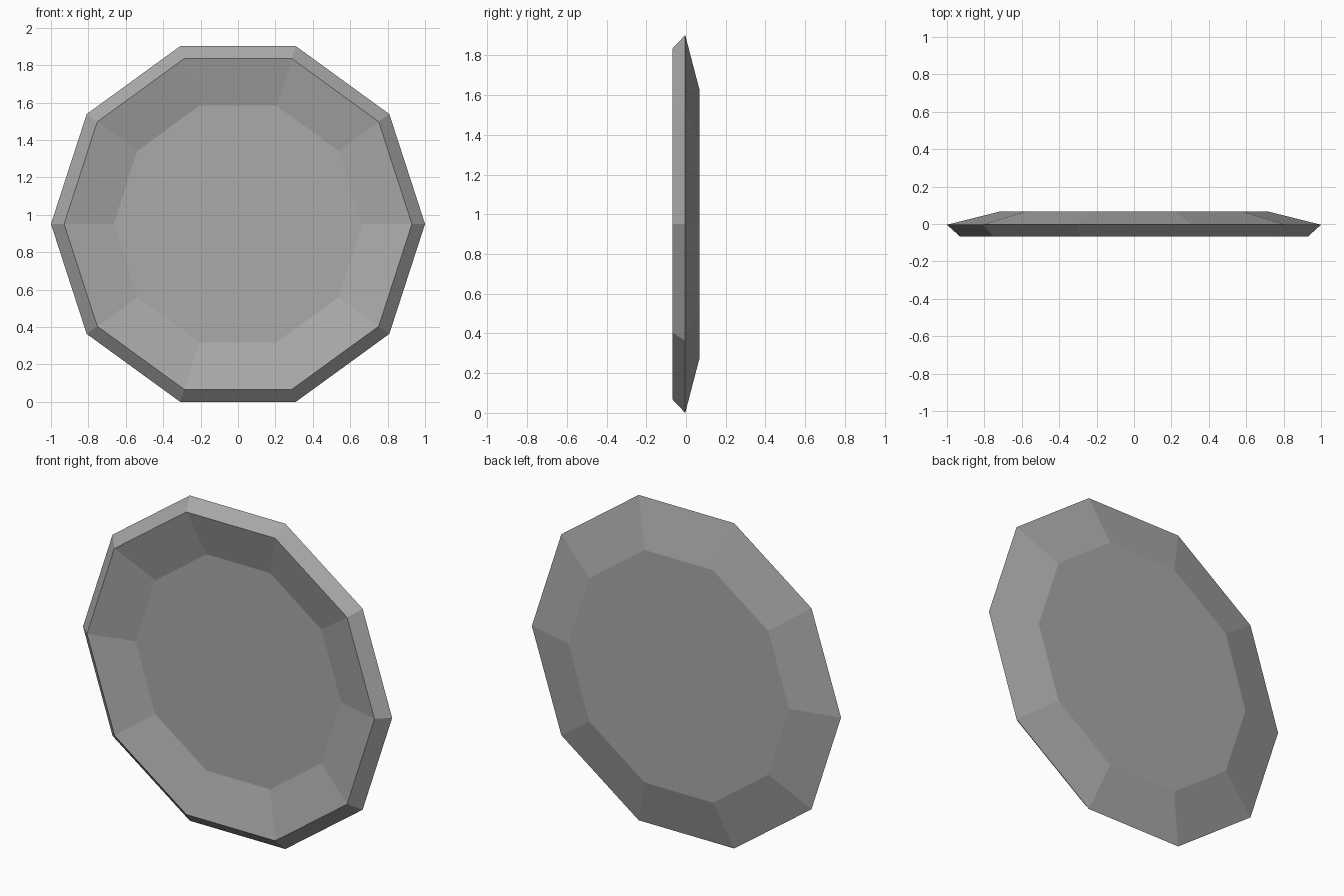
import bpy
import bmesh
import math

old = bpy.data.objects.get("Cube")
if old:
    bpy.data.objects.remove(old, do_unlink=True)

SIDES = 10
CENTRE_Z = math.sin(math.radians(72))

# Plate profile as (radius, y), from the back base round the rim to the inner floor
PROFILE = [(0.715, 0.067), (1.0, -0.004), (0.93, -0.067), (0.665, 0.003)]


def make_material(name, colour):
    mat = bpy.data.materials.new(name)
    mat.use_nodes = True
    mat.diffuse_color = colour
    mat.node_tree.nodes["Principled BSDF"].inputs["Base Color"].default_value = colour
    return mat


def add_ring(bm, radius, y):
    angles = [math.tau * i / SIDES for i in range(SIDES)]
    return [bm.verts.new((radius * math.cos(a), y, CENTRE_Z + radius * math.sin(a)))
            for a in angles]


# Ten-sided dish standing on its edge
bm = bmesh.new()
rings = [add_ring(bm, r, y) for r, y in PROFILE]
for a, b in zip(rings, rings[1:]):
    for i in range(SIDES):
        j = (i + 1) % SIDES
        bm.faces.new((a[i], a[j], b[j], b[i]))

# Flat back base and inner floor
bm.faces.new(rings[0])
bm.faces.new(rings[-1])
bmesh.ops.recalc_face_normals(bm, faces=bm.faces[:])

mesh = bpy.data.meshes.new("plate")
bm.to_mesh(mesh)
bm.free()
mesh.materials.append(make_material("plain grey", (0.4, 0.4, 0.4, 1.0)))
plate = bpy.data.objects.new("plate", mesh)
bpy.context.collection.objects.link(plate)
